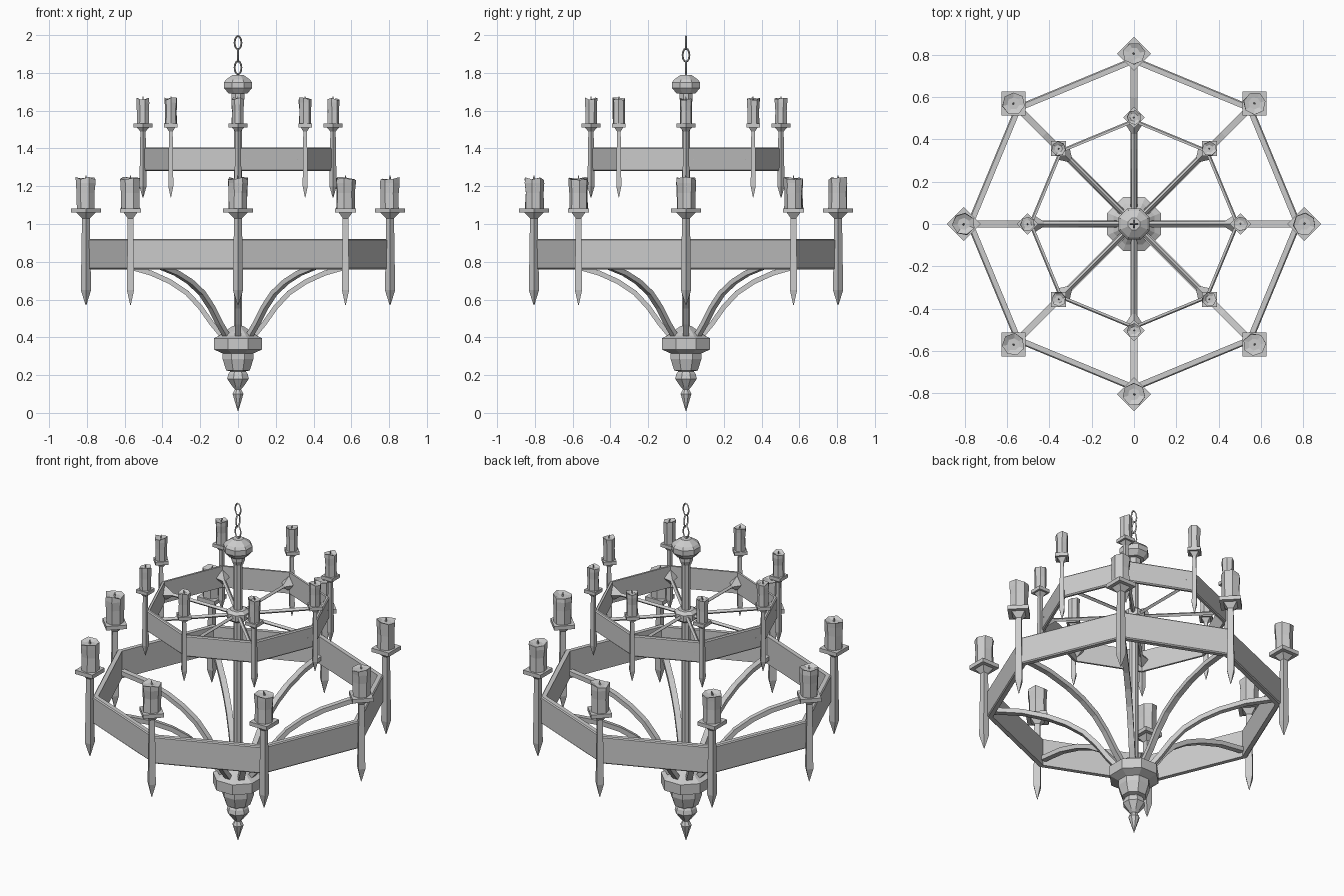
import bpy, bmesh, math, random
from mathutils import Vector, Matrix

if "Cube" in bpy.data.objects:
    bpy.data.objects.remove(bpy.data.objects["Cube"])

random.seed(4)
TAU = math.tau


def make(name, bm, matrix=None):
    if matrix:
        bm.transform(matrix)
    bmesh.ops.recalc_face_normals(bm, faces=bm.faces[:])
    me = bpy.data.meshes.new(name)
    bm.to_mesh(me)
    bm.free()
    ob = bpy.data.objects.new(name, me)
    bpy.context.collection.objects.link(ob)
    return ob


def loft(bm, loops, close=False):
    """Bridge equal-length vertex loops; cap the ends or close into a ring."""
    n = len(loops[0])
    pairs = list(zip(loops, loops[1:] + loops[:1])) if close else list(zip(loops, loops[1:]))
    for a, b in pairs:
        for i in range(n):
            j = (i + 1) % n
            bm.faces.new((a[i], a[j], b[j], b[i]))
    if not close:
        bm.faces.new(loops[0][::-1])
        bm.faces.new(loops[-1])


def turned(name, profile, sides, offset=0.0, matrix=None):
    """Faceted turned part from (radius, z) pairs."""
    bm = bmesh.new()
    loops = [[bm.verts.new((r * math.cos(offset + TAU * i / sides),
                            r * math.sin(offset + TAU * i / sides), z))
              for i in range(sides)] for r, z in profile]
    loft(bm, loops)
    return make(name, bm, matrix)


def octagon_ring(name, r, thick, z0, z1):
    b = 0.006
    section = [(r - b, z0), (r, z0 + b), (r, z1 - b), (r - b, z1),
               (r - thick, z1), (r - thick, z0)]
    bm = bmesh.new()
    loops = [[bm.verts.new((p * math.cos(k * TAU / 8), p * math.sin(k * TAU / 8), z))
              for p, z in section] for k in range(8)]
    loft(bm, loops, True)
    return make(name, bm)


def arm(name, path, w, h, matrix):
    """Rectangular bar swept along an (r, z) path."""
    bm = bmesh.new()
    pts = [Vector(p) for p in path]
    loops = []
    for i, p in enumerate(pts):
        t = (pts[min(i + 1, len(pts) - 1)] - pts[max(i - 1, 0)]).normalized()
        nrm = Vector((-t.y, t.x)) * h / 2
        loops.append([bm.verts.new((p.x + s * nrm.x, y * w / 2, p.y + s * nrm.y))
                      for s, y in ((1, 1), (1, -1), (-1, -1), (-1, 1))])
    loft(bm, loops)
    return make(name, bm, matrix)


def candle(name, r, z0, z1, matrix):
    """Seven-sided melted candle with uneven rim, sunken top and wick."""
    bm = bmesh.new()
    n, spin, h = 7, random.random() * TAU, z1 - z0
    tops = [random.uniform(-0.10, 0.0) * h for _ in range(n)]
    loops = []
    for f, s in ((0, 0.95), (0.5, 0.93), (0.8, 1.0), (1, 1.0), (0.9, 0.55)):
        loop = []
        for i in range(n):
            a = spin + TAU * i / n
            k = r * s * random.uniform(0.95, 1.05)
            z = z0 + h * f + (tops[i] if f == 1 else 0)
            loop.append(bm.verts.new((k * math.cos(a), k * math.sin(a), z)))
        loops.append(loop)
    loft(bm, loops)
    bmesh.ops.create_cone(bm, cap_ends=True, segments=4, radius1=r * 0.12, radius2=r * 0.05,
                          depth=h * 0.16,
                          matrix=Matrix.Translation((0, 0, z0 + h * 0.96)) @ Matrix.Rotation(0.2, 4, 'X'))
    return make(name, bm, matrix)


def chain_link(name, z, turn):
    bm = bmesh.new()
    loops = []
    for i in range(12):
        a = TAU * i / 12
        c, s = math.cos(a), math.sin(a)
        loops.append([bm.verts.new(((0.018 + 0.005 * u) * c, 0.005 * v, (0.035 + 0.005 * u) * s))
                      for u, v in ((1, 0), (0, 1), (-1, 0), (0, -1))])
    loft(bm, loops, True)
    return make(name, bm, Matrix.Translation((0, 0, z)) @ Matrix.Rotation(turn, 4, 'Z'))


# Central stem, bottom bowl with finial, hub and canopy
half = TAU / 16
turned("bottom_bowl", [(0.002, 0.01), (0.031, 0.10), (0.018, 0.125), (0.032, 0.14), (0.062, 0.18),
                       (0.056, 0.205), (0.045, 0.22), (0.068, 0.225), (0.088, 0.285), (0.088, 0.315),
                       (0.137, 0.335), (0.137, 0.395), (0.105, 0.41), (0.08, 0.43), (0.03, 0.46)], 8, half)
turned("center_stem", [(0.024, 0.42), (0.024, 1.70)], 8, half)
turned("spoke_hub", [(0.045, 1.31), (0.064, 1.325), (0.064, 1.36), (0.045, 1.375)], 8, half)
turned("canopy", [(0.028, 1.64), (0.038, 1.665), (0.038, 1.69), (0.055, 1.692), (0.08, 1.72),
                  (0.08, 1.75), (0.068, 1.765), (0.03, 1.79)], 8, half)

# Chain
for i, z in enumerate((1.828, 1.894, 1.96)):
    chain_link(f"chain_link_{i}", z, (i % 2) * TAU / 4)

# Two octagonal rings
octagon_ring("lower_ring", 0.79, 0.032, 0.76, 0.92)
octagon_ring("upper_ring", 0.497, 0.018, 1.28, 1.405)

arm_path = [(0.07, 0.39), (0.14, 0.475), (0.20, 0.56), (0.27, 0.635), (0.36, 0.695),
            (0.46, 0.74), (0.60, 0.78), (0.775, 0.80)]
lower_spike = [(0.002, 0.57), (0.027, 0.65), (0.021, 1.03), (0.05, 1.06)]
upper_spike = [(0.002, 1.14), (0.019, 1.20), (0.014, 1.49), (0.034, 1.512)]

for k in range(8):
    spin = Matrix.Rotation(k * TAU / 8, 4, 'Z')
    # Curved arm to the lower ring
    arm(f"curved_arm_{k}", arm_path, 0.032, 0.026, spin)
    # Straight spoke with pyramid end to the upper ring
    out = spin @ Matrix.Translation((0, 0, 1.343)) @ Matrix.Rotation(TAU / 4, 4, 'Y')
    turned(f"spoke_{k}", [(0.011, 0.04), (0.011, 0.425), (0.04, 0.47), (0.04, 0.482)], 4, 0, out)
    # Candle holders on both tiers
    low = spin @ Matrix.Translation((0.805, 0, 0))
    turned(f"lower_spike_{k}", lower_spike, 4, 0, low)
    turned(f"lower_plate_{k}", [(0.08, 1.06), (0.08, 1.083)], 4, 0, low)
    candle(f"lower_candle_{k}", 0.053, 1.08, 1.25, low)
    up = spin @ Matrix.Translation((0.503, 0, 0))
    turned(f"upper_spike_{k}", upper_spike, 4, 0, up)
    turned(f"upper_plate_{k}", [(0.05, 1.512), (0.05, 1.532)], 4, 0, up)
    candle(f"upper_candle_{k}", 0.034, 1.53, 1.67, up)
